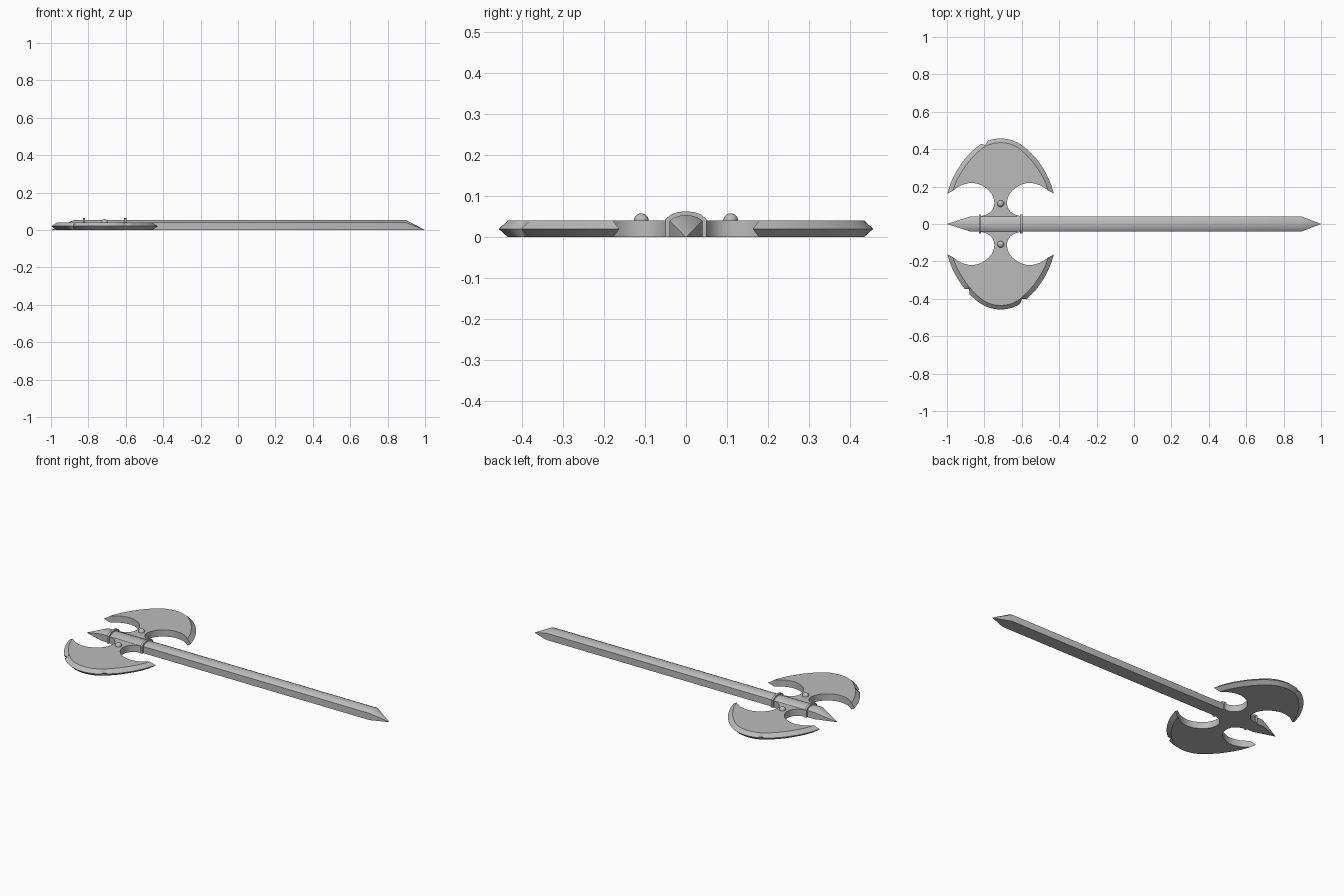
import bpy, bmesh, math
from mathutils import Vector

cube = bpy.data.objects.get("Cube")
if cube:
    bpy.data.objects.remove(cube, do_unlink=True)

HEAD_X = -0.713
THICK = 0.04

steel = bpy.data.materials.new("grey_steel")
steel.use_nodes = True
grey = (0.5, 0.5, 0.5, 1)
steel.diffuse_color = grey
steel.node_tree.nodes["Principled BSDF"].inputs["Base Color"].default_value = grey


def finish(name, bm, angle=30):
    bmesh.ops.recalc_face_normals(bm, faces=bm.faces)
    mesh = bpy.data.meshes.new(name)
    bm.to_mesh(mesh)
    bm.free()
    obj = bpy.data.objects.new(name, mesh)
    bpy.context.collection.objects.link(obj)
    mesh.materials.append(steel)
    bpy.ops.object.select_all(action='DESELECT')
    obj.select_set(True)
    bpy.context.view_layer.objects.active = obj
    bpy.ops.object.shade_smooth_by_angle(angle=math.radians(angle))
    return obj


def smooth_path(points, steps=4):
    """Catmull-Rom curve through the points."""
    p = [Vector(q) for q in points]
    p = [2 * p[0] - p[1]] + p + [2 * p[-1] - p[-2]]
    out = []
    for a, b, c, d in zip(p, p[1:], p[2:], p[3:]):
        for i in range(steps):
            t = i / steps
            out.append(0.5 * (2 * b + (c - a) * t + (2 * a - 5 * b + 4 * c - d) * t * t
                              + (3 * b - a - 3 * c + d) * t ** 3))
    return out + [p[-2]]


def mirrored(half):
    """Half a path, ending on the centre line, plus its mirror image."""
    return half + [(-x, y) for x, y in reversed(half[:-1])]


def arch(name, half, stations, tips=()):
    """Arched section along x, with optional pointed ends."""
    bm = bmesh.new()
    section = mirrored(half)
    rings = [[bm.verts.new((x, y, z)) for y, z in section] for x in stations]
    n = len(section)
    for a, b in zip(rings, rings[1:]):
        for i in range(n):
            j = (i + 1) % n
            bm.faces.new((a[i], a[j], b[j], b[i]))
    for k, ring in enumerate((rings[0], rings[-1])):
        if tips:
            tip = bm.verts.new((tips[k], 0, 0))
            for i in range(n):
                # the flat underside runs straight into the tip
                bm.faces.new((ring[i], ring[(i + 1) % n], tip))
        else:
            bm.faces.new(ring)
    return finish(name, bm)


# Shaft with a point at each end
arch("shaft", [(0.04, 0), (0.04, 0.04), (0.03, 0.047), (0.016, 0.052), (0, 0.054)],
     (-0.875, 0.895), (-1, 1))

# Raised bands on both sides of the head
for label, side in (("front", -1), ("rear", 1)):
    x = HEAD_X + side * 0.11
    arch(label + "_band",
         [(0.05, 0), (0.05, 0.044), (0.037, 0.055), (0.02, 0.061), (0, 0.063)],
         (x - 0.006, x + 0.006))

# Blade outlines, measured from the head centre
EDGE = smooth_path(mirrored([(0.285, 0.163), (0.26, 0.235), (0.222, 0.305), (0.167, 0.375),
                             (0.087, 0.437), (0, 0.457)]), 5)
INNER = smooth_path(mirrored([(0.255, 0.178), (0.233, 0.235), (0.2, 0.292), (0.152, 0.355),
                              (0.08, 0.416), (0, 0.435)]), 5)
CUTOUT = smooth_path([(0.255, 0.178), (0.215, 0.205), (0.165, 0.219), (0.12, 0.214),
                      (0.075, 0.19), (0.045, 0.155), (0.034, 0.115), (0.042, 0.08),
                      (0.068, 0.055), (0.105, 0.042)]) + [Vector((0.105, 0))]


def blade(name, side, nicks):
    bm = bmesh.new()
    edge = [p.copy() for p in EDGE]
    # small nicks in the cutting edge
    for nx in nicks:
        i = min(range(len(edge)), key=lambda k: abs(edge[k].x - nx))
        edge[i] = edge[i].lerp(INNER[i], 0.7)

    # flat outline: inner arc, then one cutout in and the other out
    left = [Vector((-p.x, p.y)) for p in CUTOUT[1:]]
    right = list(reversed(CUTOUT[1:]))
    outline = INNER + left + right

    def ring(points, z):
        return [bm.verts.new((HEAD_X + p.x, side * p.y, z)) for p in points]

    top, low, mid = ring(outline, THICK), ring(outline, 0), ring(edge, THICK / 2)
    bm.faces.new(top)
    bm.faces.new(low)
    arc, n = len(INNER), len(outline)
    for i in range(arc - 1):
        bm.faces.new((top[i], top[i + 1], mid[i + 1], mid[i]))
        bm.faces.new((low[i], low[i + 1], mid[i + 1], mid[i]))
    for i in range(arc - 1, n):
        j = (i + 1) % n
        bm.faces.new((top[i], top[j], low[j], low[i]))
    # pointed blade corners
    for i in (0, arc - 1):
        bm.faces.new((top[i], mid[i], low[i]))
    finish(name, bm)


blade("back_blade", 1, [-0.095])
blade("front_blade", -1, [-0.185, 0.12])

# Round studs on the blade necks
for label, side in (("back", 1), ("front", -1)):
    bm = bmesh.new()
    bmesh.ops.create_uvsphere(bm, u_segments=20, v_segments=12, radius=0.018)
    bmesh.ops.translate(bm, verts=bm.verts, vec=(HEAD_X, side * 0.109, THICK))
    finish(label + "_stud", bm, 40)
